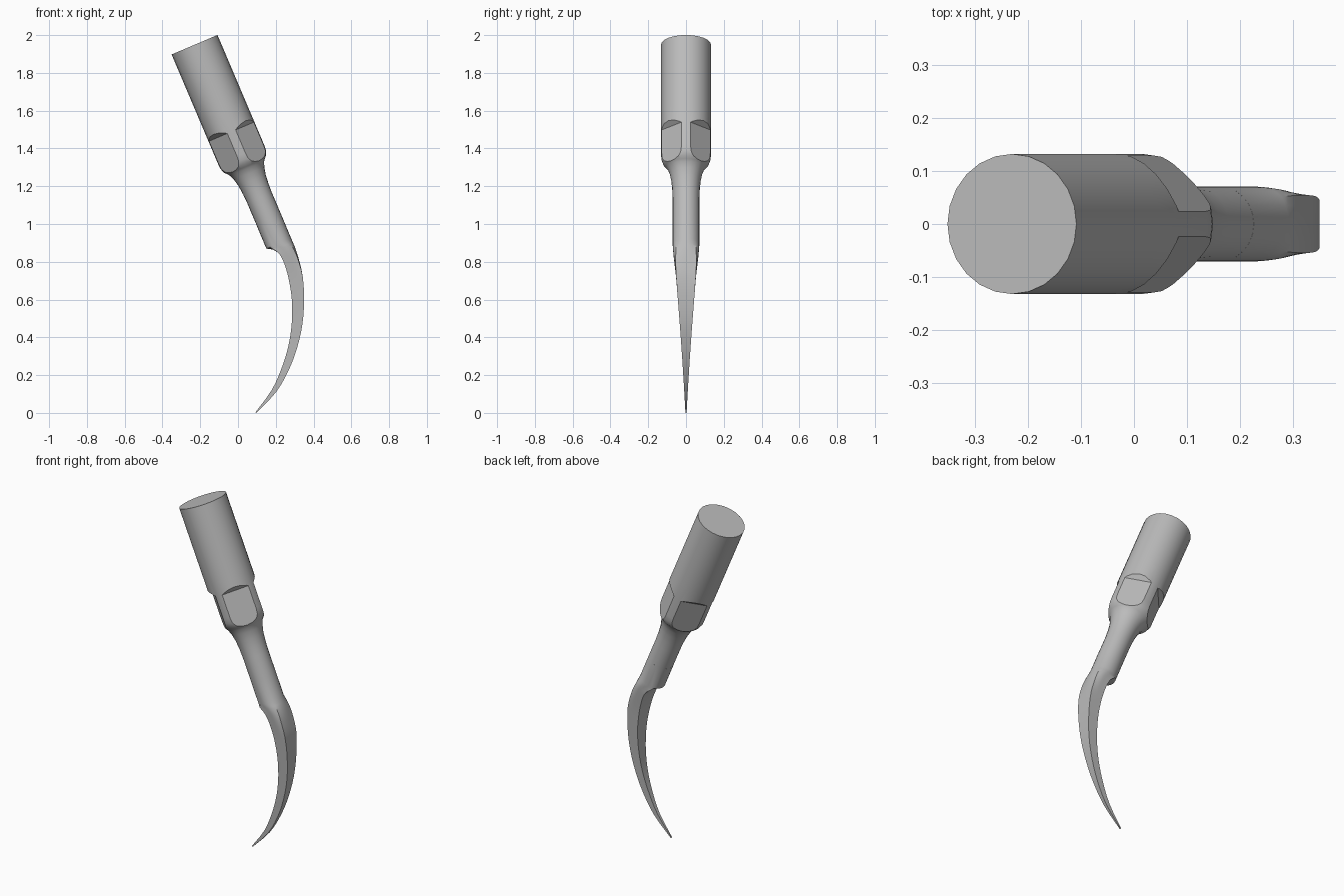
import bpy, bmesh, math
from mathutils import Vector, Matrix

if "Cube" in bpy.data.objects:
    bpy.data.objects.remove(bpy.data.objects["Cube"])

SEG = 24
TILT = math.radians(-23)
TOP = Vector((-0.23, 0, 1.949))
FRAME = Matrix.Translation(TOP) @ Matrix.Rotation(TILT, 4, 'Y')

steel = bpy.data.materials.new("brushed steel grey")
steel.use_nodes = True
GREY = (0.5, 0.5, 0.5, 1)
steel.diffuse_color = GREY
steel.node_tree.nodes["Principled BSDF"].inputs["Base Color"].default_value = GREY


def make_object(name, bm):
    bmesh.ops.recalc_face_normals(bm, faces=bm.faces)
    mesh = bpy.data.meshes.new(name)
    bm.to_mesh(mesh)
    bm.free()
    mesh.materials.append(steel)
    obj = bpy.data.objects.new(name, mesh)
    bpy.context.collection.objects.link(obj)
    return obj


def loft(name, rings):
    """Skin a list of equal point rings and cap both ends."""
    bm = bmesh.new()
    loops = [[bm.verts.new(p) for p in ring] for ring in rings]
    for a, b in zip(loops, loops[1:]):
        for i in range(len(a)):
            j = (i + 1) % len(a)
            bm.faces.new((a[i], a[j], b[j], b[i]))
    bm.faces.new(loops[0])
    bm.faces.new(loops[-1])
    return make_object(name, bm)


def select_only(obj):
    bpy.ops.object.select_all(action='DESELECT')
    obj.select_set(True)
    bpy.context.view_layer.objects.active = obj


def smooth(obj):
    select_only(obj)
    bpy.ops.object.shade_smooth_by_angle(angle=math.radians(28))


angles = [2 * math.pi * i / SEG for i in range(SEG)]

# Turned body: barrel, rounded collar, flared neck, round shaft (depth, radius)
profile = [(0, .132), (.4, .132), (.63, .132), (.66, .13), (.685, .121), (.7, .107),
           (.712, .098), (.74, .087), (.78, .078), (.83, .073), (.88, .071), (1, .071)]
body = loft("handle_body", [[(r * math.cos(a), r * math.sin(a), -t) for a in angles]
                            for t, r in profile])
body.matrix_world = FRAME

# Four wrench flats with a sloped upper step, cut into the collar
section = [(.108, .5), (.108, .9), (.3, .9), (.3, .308)]
for k in range(4):
    turn = Matrix.Rotation(math.radians(45 + 90 * k), 4, 'Z')
    cutter = loft("flat_cutter", [[turn @ Vector((r, y, -t)) for r, t in section]
                                  for y in (-.2, .2)])
    cutter.matrix_world = FRAME
    cutter.hide_render = True
    bpy.context.view_layer.update()
    cut = body.modifiers.new("wrench_flat", 'BOOLEAN')
    cut.operation = 'DIFFERENCE'
    cut.solver = 'EXACT'
    cut.object = cutter
    select_only(body)
    bpy.ops.object.modifier_apply(modifier=cut.name)
    bpy.data.objects.remove(cutter)
smooth(body)

# Hooked blade stations: inner x, z, outer x, z, half width, inner and outer squareness
shaft = [(.095, 1.001, .226, 1.057, .071, 0, 0),
         (.150, .870, .281, .925, .071, 0, 0)]
hook = [(.185, .865, .292, .900, .070, .8, .1),
        (.220, .840, .306, .865, .067, 1, .3),
        (.245, .790, .323, .810, .061, 1, .65),
        (.268, .710, .343, .720, .052, 1, 1),
        (.285, .600, .350, .600, .043, 1, 1),
        (.285, .480, .341, .470, .033, 1, 1),
        (.268, .360, .313, .345, .024, 1, 1),
        (.232, .240, .268, .225, .016, 1, 1),
        (.178, .120, .200, .108, .009, 1, 1),
        (.092, .003, .097, .000, .003, 1, 1)]


def refine(rows, steps=3):
    """Catmull-Rom smoothing between stations."""
    out = []
    for i in range(len(rows) - 1):
        quad = [rows[max(i - 1, 0)], rows[i], rows[i + 1], rows[min(i + 2, len(rows) - 1)]]
        for s in range(steps):
            t = s / steps
            out.append([b + .5 * t * (c - a + t * (2*a - 5*b + 4*c - d + t * (3*(b - c) + d - a)))
                        for a, b, c, d in zip(*quad)])
    return out + [rows[-1]]


def blade_ring(row):
    ix, iz, ox, oz, width, sq_in, sq_out = row
    inner, outer = Vector((ix, 0, iz)), Vector((ox, 0, oz))
    mid, half = (inner + outer) / 2, (outer - inner) / 2
    ring = []
    for a in angles:
        c, s = math.cos(a), math.sin(a)
        square = min(max(sq_out if c > 0 else sq_in, 0), 1)
        grow = 1 + square * (1 / max(abs(c), abs(s)) - 1)
        ring.append(mid + half * c * grow + Vector((0, width * s * grow, 0)))
    return ring


blade = loft("hooked_blade", [blade_ring(r) for r in shaft + refine(hook)])
smooth(blade)
